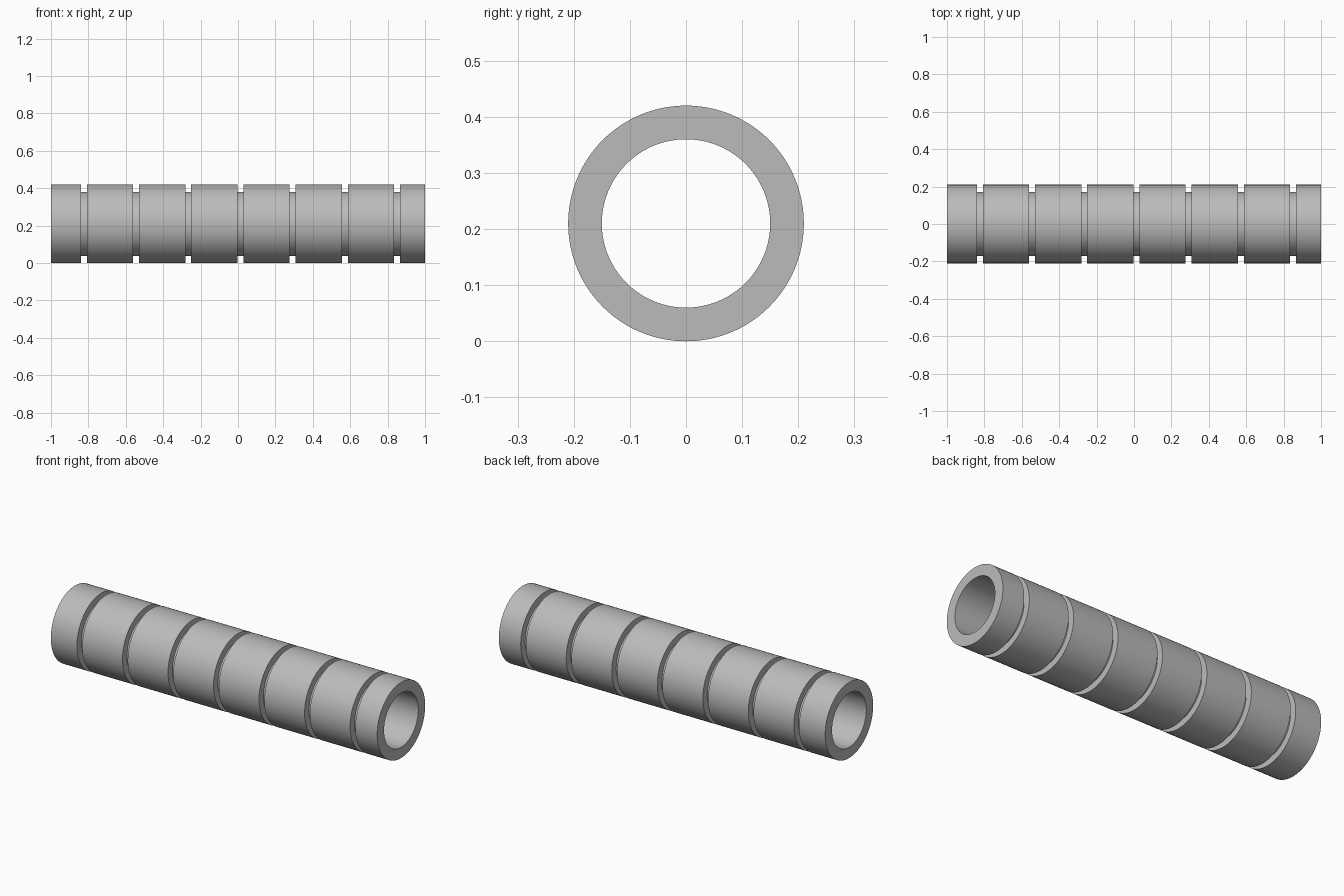
import bpy
import bmesh
import math
from mathutils import Matrix, Vector

cube = bpy.data.objects.get("Cube")
if cube:
    bpy.data.objects.remove(cube, do_unlink=True)

OUTER, GROOVE, INNER = 0.21, 0.171, 0.15
FIRST, PITCH, WIDTH, COUNT = -0.84, 0.279, 0.032, 7
SEGMENTS = 128

grey = bpy.data.materials.new("plain grey")
grey.use_nodes = True
grey.diffuse_color = (0.5, 0.5, 0.5, 1)
grey.node_tree.nodes["Principled BSDF"].inputs["Base Color"].default_value = (0.5, 0.5, 0.5, 1)

# Wall cross-section: outer line with square grooves, closed along the bore
profile = [(-1, INNER), (-1, OUTER)]
for i in range(COUNT):
    start = FIRST + i * PITCH
    end = start + WIDTH
    profile += [(start, OUTER), (start, GROOVE), (end, GROOVE), (end, OUTER)]
profile += [(1, OUTER), (1, INNER)]

# Revolve the section around the x axis
bm = bmesh.new()
rings = []
for s in range(SEGMENTS):
    turn = Matrix.Rotation(math.tau * s / SEGMENTS, 3, 'X')
    rings.append([bm.verts.new(turn @ Vector((x, 0, r)) + Vector((0, 0, OUTER)))
                  for x, r in profile])
for s, ring in enumerate(rings):
    following = rings[(s + 1) % SEGMENTS]
    for i in range(len(profile)):
        j = (i + 1) % len(profile)
        bm.faces.new((ring[i], ring[j], following[j], following[i]))
bmesh.ops.recalc_face_normals(bm, faces=bm.faces)

mesh = bpy.data.meshes.new("grooved_tube")
bm.to_mesh(mesh)
bm.free()
mesh.materials.append(grey)
tube = bpy.data.objects.new("grooved_tube", mesh)
bpy.context.collection.objects.link(tube)

# Smooth walls with crisp groove edges
bpy.ops.object.select_all(action='DESELECT')
tube.select_set(True)
bpy.context.view_layer.objects.active = tube
bpy.ops.object.shade_smooth_by_angle(angle=math.radians(30))
